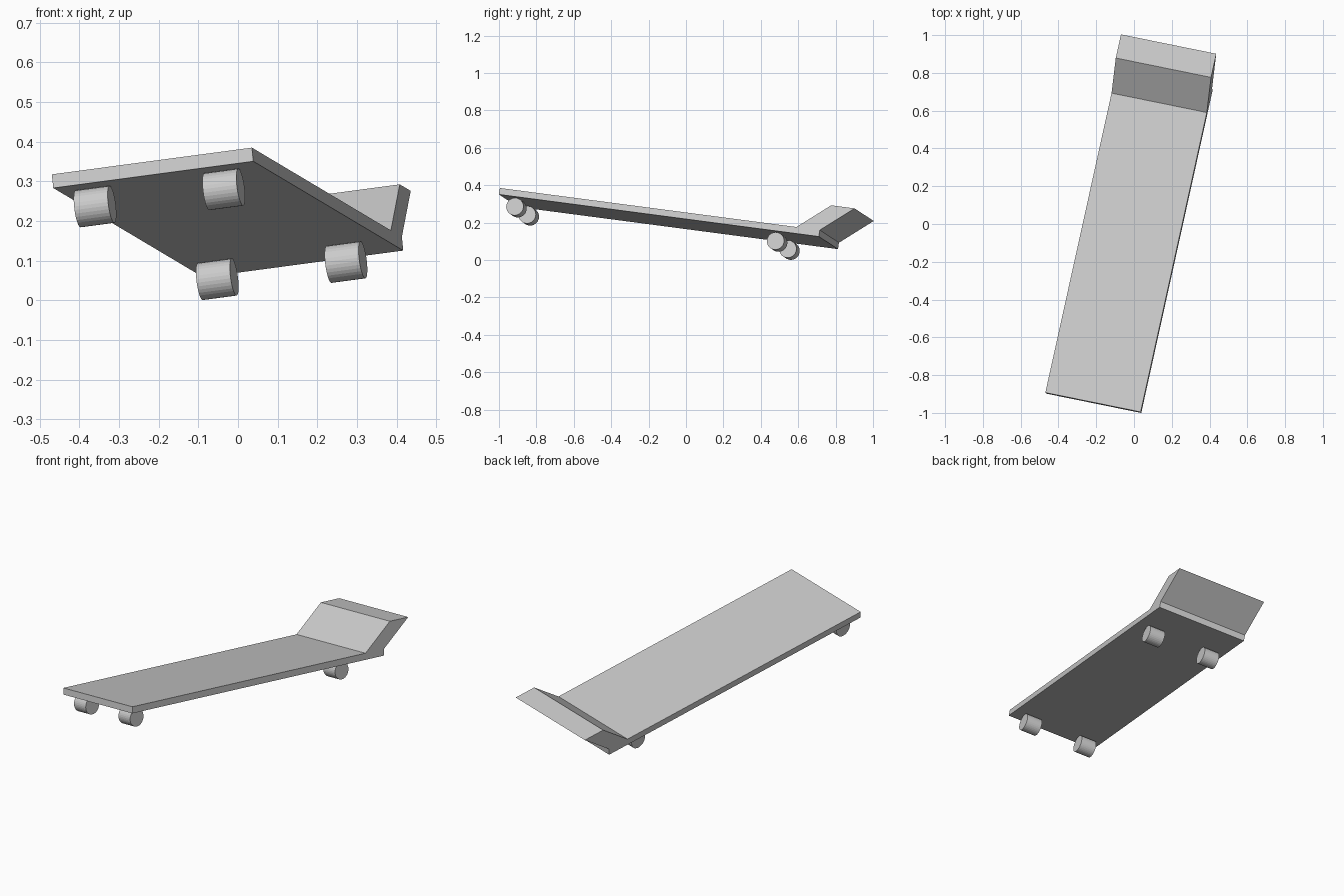
import bpy, bmesh
from math import radians
from mathutils import Matrix, Vector

if "Cube" in bpy.data.objects:
    bpy.data.objects.remove(bpy.data.objects["Cube"])

# Board frame: origin at the front right top corner, across / along / normal axes
along = Vector((0.378, 1.71, -0.225)).normalized()
across = Vector((0.505, -0.10, 0.067))
across = (across - across.dot(along) * along).normalized()
normal = across.cross(along)
FRAME = Matrix((across, along, normal)).transposed().to_4x4()
FRAME.translation = (0.035, -0.995, 0.385)

WIDTH, LENGTH, THICK = 0.519, 1.766, 0.035
RADIUS, WHEEL_WIDTH = 0.047, 0.088


def add_object(name, bm):
    bmesh.ops.recalc_face_normals(bm, faces=bm.faces)
    mesh = bpy.data.meshes.new(name)
    bm.to_mesh(mesh)
    bm.free()
    obj = bpy.data.objects.new(name, mesh)
    obj.matrix_world = FRAME
    bpy.context.collection.objects.link(obj)


def extruded_profile(name, profile):
    """Side profile (along, height) extruded across the board width."""
    bm = bmesh.new()
    face = bm.faces.new([bm.verts.new((0, y, z)) for y, z in profile])
    geom = bmesh.ops.extrude_face_region(bm, geom=[face])["geom"]
    moved = [v for v in geom if isinstance(v, bmesh.types.BMVert)]
    bmesh.ops.translate(bm, verts=moved, vec=(-WIDTH, 0, 0))
    add_object(name, bm)


# Flat deck and the slanted kick tail on its rear end
extruded_profile("deck", [(0, -THICK), (LENGTH, -THICK), (LENGTH, 0), (0, 0)])
extruded_profile("kick_tail", [(1.637, 0), (LENGTH, 0), (1.936, 0.14), (1.807, 0.14)])

# Four wheels under the deck
for end, y in (("front", 0.084), ("rear", 1.523)):
    for side, x in (("right", -0.10), ("left", -0.434)):
        bm = bmesh.new()
        bmesh.ops.create_cone(
            bm, cap_ends=True, segments=32, radius1=RADIUS, radius2=RADIUS,
            depth=WHEEL_WIDTH,
            matrix=Matrix.Translation((x, y, -0.083)) @ Matrix.Rotation(radians(90), 4, 'Y'))
        add_object(f"{end}_{side}_wheel", bm)
